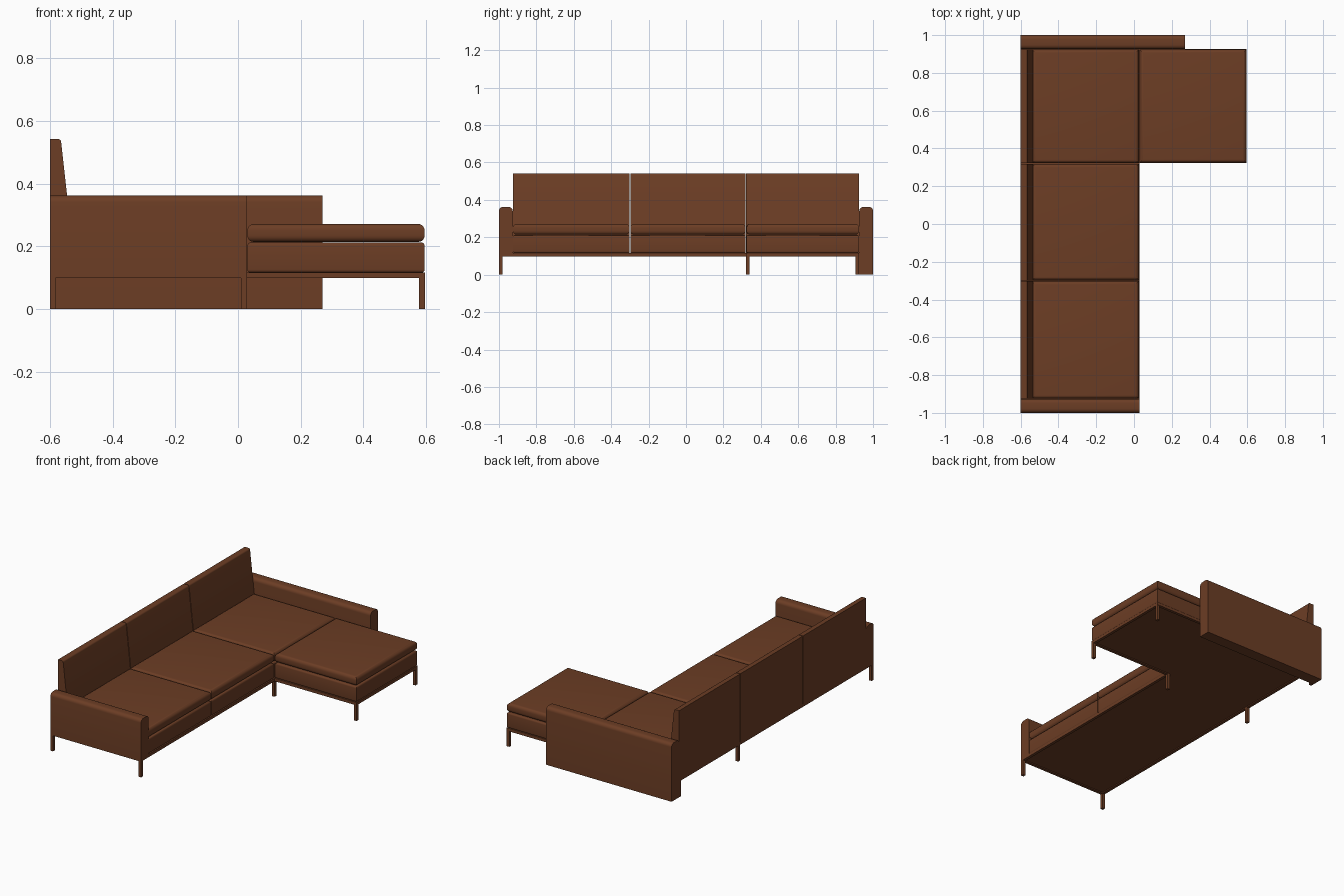
import bpy, bmesh

if "Cube" in bpy.data.objects:
    bpy.data.objects.remove(bpy.data.objects["Cube"])

leather = bpy.data.materials.new("brown leather")
leather.diffuse_color = (0.15, 0.047, 0.018, 1)
leather.use_nodes = True
leather.node_tree.nodes["Principled BSDF"].inputs["Base Color"].default_value = leather.diffuse_color


def finish(name, bm):
    bmesh.ops.recalc_face_normals(bm, faces=bm.faces[:])
    me = bpy.data.meshes.new(name)
    bm.to_mesh(me)
    bm.free()
    ob = bpy.data.objects.new(name, me)
    bpy.context.collection.objects.link(ob)
    me.materials.append(leather)
    bpy.context.view_layer.objects.active = ob
    ob.select_set(True)
    bpy.ops.object.shade_smooth_by_angle(angle=0.6)
    ob.select_set(False)
    return ob


def prism(name, pts, axis, a, b, radius=0, pick=None, seg=5):
    """Extrude a profile along x, y or z; bevel the edges chosen by pick."""
    place = {'x': lambda p, t: (t, p[0], p[1]),
             'y': lambda p, t: (p[0], t, p[1]),
             'z': lambda p, t: (p[0], p[1], t)}[axis]
    bm = bmesh.new()
    lo = [bm.verts.new(place(p, a)) for p in pts]
    hi = [bm.verts.new(place(p, b)) for p in pts]
    bm.faces.new(lo)
    bm.faces.new(hi)
    for i in range(len(pts)):
        j = (i + 1) % len(pts)
        bm.faces.new((lo[i], lo[j], hi[j], hi[i]))
    if radius:
        edges = [e for e in bm.edges if pick(*[v.co for v in e.verts])]
        bmesh.ops.bevel(bm, geom=edges, offset=radius, segments=seg,
                        profile=0.5, affect='EDGES')
    return finish(name, bm)


def rect(a0, a1, b0, b1):
    return [(a0, b0), (a1, b0), (a1, b1), (a0, b1)]


def horizontal(p, q):
    return abs(p.z - q.z) < 1e-5


# L-shaped frame: deck panel and thin rim rails
L = [(-0.598, -0.998), (0.026, -0.998), (0.026, 0.324), (0.594, 0.324),
     (0.594, 0.925), (-0.598, 0.925)]
prism("deck_panel", L, 'z', 0.104, 0.115)
rails = [(-0.6, 0.028, -1, -0.982), (0.01, 0.028, -1, 0.324), (0.01, 0.596, 0.322, 0.34),
         (0.578, 0.596, 0.322, 0.926), (-0.6, 0.596, 0.908, 0.926), (-0.6, -0.582, -1, 0.926)]
for i, r in enumerate(rails):
    prism(f"frame_rail_{i + 1}", rect(*r), 'z', 0.098, 0.116)

# Legs
for i, (x, y) in enumerate([(-0.591, -0.991), (0.019, -0.991), (-0.591, 0.331),
                            (0.019, 0.331), (0.587, 0.331), (0.587, 0.915),
                            (-0.591, 0.915)]):
    prism(f"leg_{i + 1}", rect(x - 0.009, x + 0.009, y - 0.009, y + 0.009), 'z', 0, 0.1)

# Arms with rounded top edges
def arm_top(p, q):
    return p.z > 0.35 and q.z > 0.35 and abs(p.y - q.y) < 1e-5


prism("short_arm", rect(-1, -0.926, 0.115, 0.362), 'x', -0.6, 0.028, 0.022, arm_top)
prism("long_arm", rect(0.926, 1, 0, 0.362), 'x', -0.6, 0.27, 0.022, arm_top)

# Three bays of base, seat cushion and tapered backrest, then the chaise
bays = [(-0.925, -0.302), (-0.298, 0.318), (0.322, 0.925)]
back = [(-0.6, 0.115), (-0.518, 0.115), (-0.565, 0.542), (-0.6, 0.542)]
for i, (y0, y1) in enumerate(bays):
    prism(f"backrest_{i + 1}", back, 'y', y0, y1, 0.009,
          lambda p, q: p.z > 0.5 and q.z > 0.5 and p.x > -0.59 and q.x > -0.59, 4)
blocks = [(-0.54, 0.026, y0, y1) for y0, y1 in bays] + [(0.03, 0.595, 0.324, 0.925)]
for i, r in enumerate(blocks):
    prism(f"seat_base_{i + 1}", rect(*r), 'z', 0.116, 0.212, 0.010, horizontal, 4)
    prism(f"seat_cushion_{i + 1}", rect(*r), 'z', 0.214, 0.271, 0.020, horizontal, 5)
